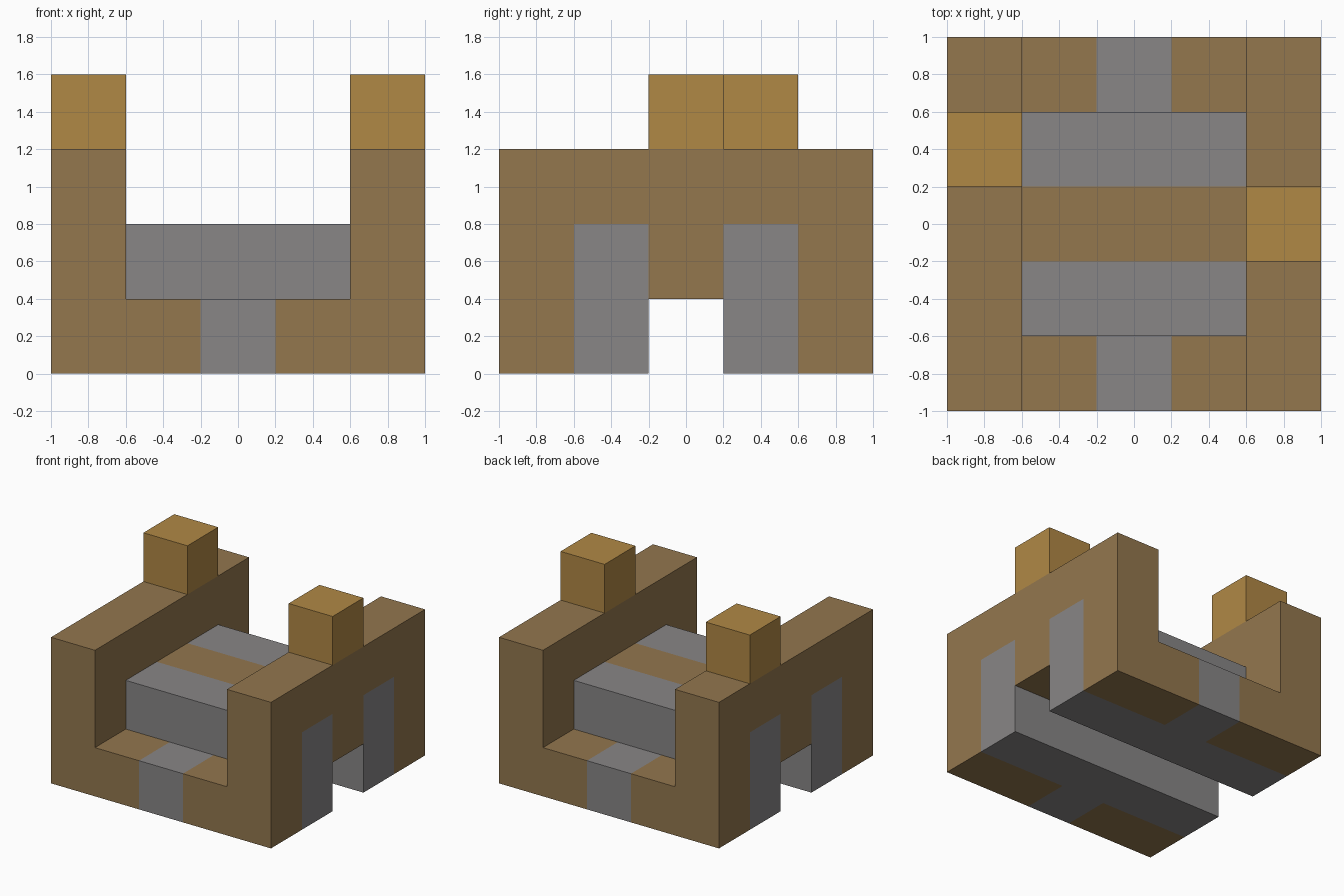
import bpy
import bmesh

cube = bpy.data.objects.get("Cube")
if cube:
    bpy.data.objects.remove(cube, do_unlink=True)


def material(name, rgb):
    mat = bpy.data.materials.new(name)
    mat.use_nodes = True
    mat.diffuse_color = (*rgb, 1)
    mat.node_tree.nodes["Principled BSDF"].inputs["Base Color"].default_value = (*rgb, 1)
    return mat


brown = material("brown", (0.292, 0.184, 0.076))
gold = material("gold", (0.434, 0.246, 0.06))
grey = material("grey", (0.246, 0.238, 0.24))


def extrude_x(name, profile, x0, x1, mat):
    """Solid from a (y, z) outline, extruded from x0 to x1."""
    bm = bmesh.new()
    face = bm.faces.new([bm.verts.new((x0, y, z)) for y, z in profile])
    new = bmesh.ops.extrude_face_region(bm, geom=[face])["geom"]
    verts = [v for v in new if isinstance(v, bmesh.types.BMVert)]
    bmesh.ops.translate(bm, verts=verts, vec=(x1 - x0, 0, 0))
    bmesh.ops.recalc_face_normals(bm, faces=bm.faces)
    mesh = bpy.data.meshes.new(name)
    bm.to_mesh(mesh)
    bm.free()
    mesh.materials.append(mat)
    obj = bpy.data.objects.new(name, mesh)
    bpy.context.collection.objects.link(obj)


def box(name, x, y, z, mat):
    outline = [(y[0], z[0]), (y[1], z[0]), (y[1], z[1]), (y[0], z[1])]
    extrude_x(name, outline, x[0], x[1], mat)


# Side walls, notched for the cross beams and the middle tunnel
half = [(0.2, 0.4), (0.2, 0.8), (0.6, 0.8), (0.6, 0), (1, 0), (1, 1.2)]
wall = half + [(-y, z) for y, z in reversed(half)]
extrude_x("right_wall", wall, -1, -0.6, brown)
extrude_x("left_wall", wall, 0.6, 1, brown)

# Cross beams and end ledges, front and back
for side, s in (("front", -1), ("back", 1)):
    beam_y = sorted((0.2 * s, 0.6 * s))
    ledge_y = sorted((0.6 * s, s))
    box(side + "_cross_beam", (-1, 1), beam_y, (0, 0.8), grey)
    box(side + "_ledge_middle", (-0.2, 0.2), ledge_y, (0, 0.4), grey)
    box(side + "_ledge_right", (-0.6, -0.2), ledge_y, (0, 0.4), brown)
    box(side + "_ledge_left", (0.2, 0.6), ledge_y, (0, 0.4), brown)

# Deck bridging the tunnel
box("middle_deck", (-0.6, 0.6), (-0.2, 0.2), (0.4, 0.8), brown)

# Blocks on top of the walls
box("right_top_block", (-1, -0.6), (0.2, 0.6), (1.2, 1.6), gold)
box("left_top_block", (0.6, 1), (-0.2, 0.2), (1.2, 1.6), gold)
